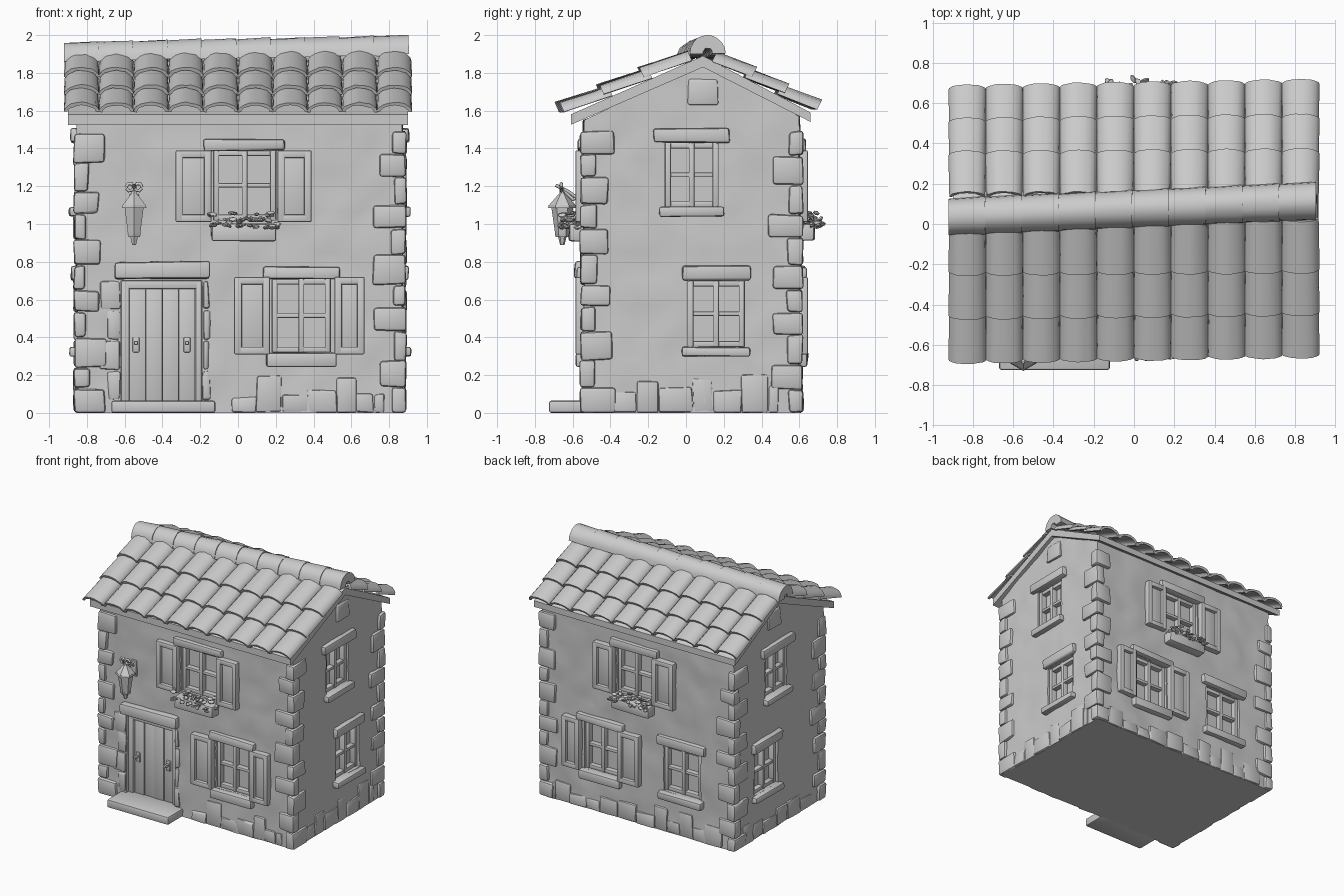
import bpy, bmesh, math, random
from collections import defaultdict
from mathutils import Vector, Matrix, noise

random.seed(4)
if "Cube" in bpy.data.objects:
    bpy.data.objects.remove(bpy.data.objects["Cube"], do_unlink=True)

stone = bpy.data.materials.new("pale_grey")
stone.use_nodes = True
grey = (0.6, 0.6, 0.6, 1)
stone.diffuse_color = grey
stone.node_tree.nodes["Principled BSDF"].inputs["Base Color"].default_value = grey

parts = defaultdict(bmesh.new)
# wall planes: (axis, position, outward sign)
FACES = {"front": (1, -0.54, -1), "back": (1, 0.6, 1), "right": (0, 0.87, 1), "left": (0, -0.85, -1)}


def block(name, lo, hi, bevel=0.01, rough=0.0):
    """Bevelled box between two corners, optionally hand-hewn."""
    bm = parts[name]
    lo, hi = Vector(lo), Vector(hi)
    verts = bmesh.ops.create_cube(bm, size=1)["verts"]
    for v in verts:
        v.co = (lo + hi) / 2 + v.co * (hi - lo)
        v.co += Vector(random.uniform(-rough, rough) for _ in range(3))
        v.co.z = max(v.co.z, 0)
    if bevel:
        edges = list({e for v in verts for e in v.link_edges})
        bmesh.ops.bevel(bm, geom=edges, offset=bevel, segments=2, profile=0.5, affect="EDGES")


def on_wall(name, face, u, d, z, bevel=0.008, rough=0.0):
    """Box on a wall: u along it, d outward from it, z up."""
    axis, pos, sign = FACES[face]
    depth = sorted(pos + sign * k for k in d)
    a, b = (depth, u) if axis == 0 else (u, depth)
    block(name, (a[0], b[0], z[0]), (a[1], b[1], z[1]), bevel, rough)


def window(face, u, z, lintel=0.06, sill=0.06, over=0.05):
    """Recess, casement frame with four panes, lintel and sill."""
    label = face + "_window"
    on_wall("cutter", face, u, (-0.07, 0.1), z, 0)
    on_wall(label + "_glass", face, u, (-0.1, -0.06), z, 0)
    mid, zm, t = sum(u) / 2, sum(z) / 2, 0.03
    for a in ((u[0], u[0] + t), (mid - 0.015, mid + 0.015), (u[1] - t, u[1])):
        on_wall(label + "_frame", face, a, (-0.08, -0.015), z, 0.006)
    for b in ((z[0], z[0] + t), (zm - 0.012, zm + 0.012), (z[1] - t, z[1])):
        on_wall(label + "_frame", face, u, (-0.08, -0.02), b, 0.006)
    on_wall(label + "_lintel", face, (u[0] - over, u[1] + over), (-0.03, 0.035), (z[1], z[1] + lintel), 0.012, 0.006)
    if sill:
        on_wall(label + "_sill", face, (u[0] - 0.03, u[1] + 0.03), (-0.03, 0.045), (z[0] - sill, z[0]), 0.012, 0.004)


def shutter(face, u, z):
    """Framed shutter with a sunken panel."""
    name, b = face + "_shutters", 0.04
    on_wall(name, face, (u[0] + 0.02, u[1] - 0.02), (-0.02, 0.018), z)
    for a in ((u[0], u[0] + b), (u[1] - b, u[1])):
        on_wall(name, face, a, (-0.02, 0.045), z)
    for c in ((z[0], z[0] + b), (z[1] - b, z[1])):
        on_wall(name, face, (u[0] + 0.02, u[1] - 0.02), (-0.02, 0.045), c)


def flower_box(face, u):
    """Planter with a heap of leaves and blossoms."""
    on_wall(face + "_flower_box", face, u, (-0.03, 0.08), (0.91, 1.0), 0.012, 0.004)
    axis, pos, sign = FACES[face]
    for i in range(46):
        at = Vector((random.uniform(u[0] - 0.01, u[1] + 0.01), pos + sign * random.uniform(0.01, 0.12), 0))
        at.z = random.uniform(0.98, 1.06)
        turn = Matrix.Rotation(random.uniform(0, 6), 4, "Z") @ Matrix.Rotation(random.uniform(-1, 1), 4, "X")
        size = Matrix.Diagonal((0.026, 0.016, 0.01, 1))
        bmesh.ops.create_icosphere(parts[face + "_flowers"], subdivisions=1, radius=1,
                                   matrix=Matrix.Translation(at) @ turn @ size)


def barrel_tile(name, low, high, side, width, rise, thick, lift=0.025, steps=10):
    """Arched tile from its raised lower end to its tucked upper end."""
    bm = parts[name]
    low, high, side = Vector(low), Vector(high), Vector(side).normalized()
    up = side.cross(high - low).normalized()
    up = up if up.z > 0 else -up
    rings = []
    for end, grow, off in ((low, 1.0, lift), (high, 0.95, 0)):
        for t in (0, thick):
            ring = []
            for k in range(steps + 1):
                a = math.pi * k / steps
                p = end - side * math.cos(a) * (width / 2 * grow - t) + up * (math.sin(a) * (rise - t) + off)
                p += up * random.uniform(-0.003, 0.003)
                ring.append(bm.verts.new(p))
            rings.append(ring)
    lo_out, lo_in, hi_out, hi_in = rings
    for a, b in ((lo_out, hi_out), (hi_in, lo_in), (lo_in, lo_out), (hi_out, hi_in)):
        for k in range(steps):
            bm.faces.new((a[k], a[k + 1], b[k + 1], b[k]))
    for k in (0, steps):
        bm.faces.new((lo_out[k], hi_out[k], hi_in[k], lo_in[k]))


def prism(name, outline, x0, x1):
    """Extrude a y-z outline along x."""
    bm = parts[name]
    face = bm.faces.new([bm.verts.new((x0, y, z)) for y, z in outline])
    out = bmesh.ops.extrude_face_region(bm, geom=[face])["geom"]
    bmesh.ops.translate(bm, vec=(x1 - x0, 0, 0), verts=[g for g in out if isinstance(g, bmesh.types.BMVert)])
    return bm


# plastered walls, gridded and made uneven
walls = prism("walls", [(-0.54, 0), (-0.54, 1.55), (0.09, 1.85), (0.6, 1.57), (0.6, 0)], -0.85, 0.87)
for axis, count in ((0, 24), (1, 16), (2, 26)):
    for i in range(1, count):
        at, n = Vector(), Vector()
        at[axis] = (-0.85, -0.54, 0)[axis] + i * 0.071
        n[axis] = 1
        bmesh.ops.bisect_plane(walls, geom=walls.verts[:] + walls.edges[:] + walls.faces[:], plane_co=at, plane_no=n)
for v in walls.verts:
    bump = noise.noise(v.co * 7) * 0.012
    v.co.x += bump * (1 if v.co.x > 0.8 else -1 if v.co.x < -0.8 else 0)
    v.co.y += bump * (1 if v.co.y > 0.59 else -1 if v.co.y < -0.53 else 0)
bmesh.ops.triangulate(walls, faces=walls.faces[:])

# windows on every side
for face in ("front", "back"):
    window(face, (-0.13, 0.2), (1.02, 1.39), sill=0)
    shutter(face, (-0.33, -0.14), (1.01, 1.39))
    shutter(face, (0.21, 0.39), (1.01, 1.39))
    flower_box(face, (-0.14, 0.2))
    window(face, (0.18, 0.49), (0.32, 0.71), sill=0.075)
    shutter(face, (-0.02, 0.17), (0.31, 0.72))
    shutter(face, (0.51, 0.67), (0.31, 0.72))
window("back", (-0.55, -0.22), (0.33, 0.7), 0.08)
for face, s in (("right", 0), ("left", 0.03)):
    window(face, (-0.11 + s, 0.17 + s), (1.09, 1.43), 0.075, 0.05, 0.06)
    window(face, (0.01 + s, 0.31 + s), (0.35, 0.7), 0.08, 0.05, 0.03)
    on_wall("gable_stone", face, (0.01, 0.17), (-0.03, 0.015), (1.63, 1.77), 0.012, 0.006)

# double door, surround and step
on_wall("cutter", "front", (-0.62, -0.19), (-0.08, 0.1), (0.05, 0.7), 0)
for i in range(4):
    u = -0.575 + i * 0.087
    on_wall("door_planks", "front", (u, u + 0.087), (-0.1, -0.035 - 0.008 * (i % 2)), (0.06, 0.66), 0.006)
for u in ((-0.62, -0.575), (-0.225, -0.19)):
    on_wall("door_frame", "front", u, (-0.1, -0.02), (0.06, 0.7))
on_wall("door_frame", "front", (-0.62, -0.19), (-0.1, -0.02), (0.655, 0.7))
on_wall("door_lintel", "front", (-0.65, -0.15), (-0.03, 0.05), (0.71, 0.8), 0.015, 0.006)
on_wall("door_step", "front", (-0.67, -0.12), (-0.05, 0.185), (0, 0.065), 0.012)
for u in (-0.54, -0.27):
    on_wall("door_handles", "front", (u - 0.018, u + 0.018), (-0.05, -0.025), (0.32, 0.4), 0.006)
    on_wall("door_handles", "front", (u - 0.01, u + 0.01), (-0.03, 0.015), (0.36, 0.38), 0.004)
for i in range(4):
    z, w = 0.07 + i * 0.16, 0.1 if i % 2 else 0.06
    on_wall("door_jamb_stones", "front", (-0.63 - w, -0.625), (-0.03, 0.012), (z, z + 0.15), 0.012, 0.006)
    on_wall("door_jamb_stones", "front", (-0.185, -0.13 - w / 4), (-0.03, 0.012), (z, z + 0.15), 0.012, 0.006)

# corner stones, alternating long and short
for cx, sx in ((0.89, -1), (-0.87, 1)):
    for cy, sy in ((-0.56, 1), (0.62, -1)):
        z, i = 0.0, sx * sy > 0
        while z < 1.42:
            h = min(random.uniform(0.11, 0.16), 1.52 - z)
            lx, ly = (0.17, 0.09) if i else (0.08, 0.18)
            lx, ly = lx * random.uniform(0.75, 1.05), ly * random.uniform(0.8, 1.05)
            xs, ys = sorted((cx, cx + sx * lx)), sorted((cy, cy + sy * ly))
            block("corner_stones", (xs[0], ys[0], z), (xs[1], ys[1], z + h - 0.004), 0.016, 0.006)
            z, i = z + h, not i

# rubble course along the foot of the walls
for face in FACES:
    u, end = (-0.75, 0.75) if face in ("front", "back") else (-0.4, 0.46)
    while u < end:
        w, h = random.uniform(0.09, 0.18), random.uniform(0.08, 0.2)
        if face != "front" or not -0.85 < u < -0.11:
            on_wall("foot_stones", face, (u, min(u + w, end + 0.03)), (-0.04, 0.01), (0, h), 0.012, 0.007)
        u += w

# roof deck under the tiles
prism("roof_deck", [(-0.61, 1.525), (0.09, 1.83), (0.66, 1.54), (0.66, 1.59), (0.09, 1.89), (-0.61, 1.58)], -0.9, 0.9)

# barrel tiles: ten columns of three rows on each slope
for col in range(10):
    x = -0.828 + col * 0.184
    for label, eave, ridge in (("front", (-0.65, 1.57), (0.09, 1.89)), ("back", (0.67, 1.585), (0.09, 1.885))):
        e, r = Vector((x, *eave)), Vector((x, *ridge))
        e.y += 0.017 * x
        for row in range(3):
            t = row * 0.29
            barrel_tile(label + "_roof_tiles", e.lerp(r, t), e.lerp(r, t + 0.34), (1, 0, 0), 0.188, 0.055, 0.018)

# ridge caps, slightly askew
a, b = Vector((-0.92, 0.035, 1.86)), Vector((0.905, 0.115, 1.895))
for i in range(10):
    barrel_tile("ridge_tiles", a.lerp(b, (i + 1) / 10), a.lerp(b, max(i - 0.1, 0) / 10), (0, 1, 0), 0.19, 0.1, 0.07, 0.006)

# hexagonal lantern: tip, body, rim, hood, finial
for r1, r2, z0, z1 in ((0.012, 0.022, 0.89, 0.93), (0.035, 0.04, 0.93, 0.95), (0.038, 0.058, 0.95, 1.09),
                       (0.075, 0.072, 1.085, 1.1), (0.07, 0.018, 1.1, 1.16), (0.016, 0.012, 1.16, 1.19)):
    bmesh.ops.create_cone(parts["lantern"], cap_ends=True, segments=6, radius1=r1, radius2=r2, depth=z1 - z0,
                          matrix=Matrix.Translation((-0.55, -0.655, (z0 + z1) / 2)))
on_wall("lantern_plate", "front", (-0.575, -0.525), (-0.02, 0.015), (1.03, 1.16))


def rod(name, points):
    curve = bpy.data.curves.new(name, "CURVE")
    curve.dimensions, curve.bevel_depth, curve.bevel_resolution = "3D", 0.009, 2
    spline = curve.splines.new("POLY")
    spline.points.add(len(points) - 1)
    for p, q in zip(spline.points, points):
        p.co = (*q, 1)
    curve.materials.append(stone)
    bpy.context.collection.objects.link(bpy.data.objects.new(name, curve))


rod("lantern_arm", [(-0.55, -0.54, 1.11), (-0.55, -0.62, 1.17), (-0.55, -0.69, 1.205)])
rod("lantern_brace", [(-0.55, -0.54, 1.15), (-0.55, -0.6, 1.13), (-0.55, -0.65, 1.18)])
for s in (-1, 1):
    rod("lantern_curl", [(-0.55 + s * (0.022 + 0.02 * math.cos(k)), -0.66, 1.195 + 0.02 * math.sin(k)) for k in range(7)])

# turn every gathered part into an object
made = {}
for name, bm in parts.items():
    bmesh.ops.recalc_face_normals(bm, faces=bm.faces[:])
    mesh = bpy.data.meshes.new(name)
    bm.to_mesh(mesh)
    mesh.materials.append(stone)
    made[name] = bpy.data.objects.new(name, mesh)
    bpy.context.collection.objects.link(made[name])

# cut the recesses into the walls
cut = made["walls"].modifiers.new("recesses", "BOOLEAN")
cut.operation, cut.object, cut.solver = "DIFFERENCE", made["cutter"], "EXACT"
bpy.context.view_layer.update()
solid = bpy.data.meshes.new_from_object(made["walls"].evaluated_get(bpy.context.evaluated_depsgraph_get()))
made["walls"].modifiers.clear()
made["walls"].data = solid
bpy.data.objects.remove(made.pop("cutter"), do_unlink=True)

for obj in bpy.context.selected_objects:
    obj.select_set(False)
for obj in made.values():
    obj.select_set(True)
bpy.context.view_layer.objects.active = made["walls"]
bpy.ops.object.shade_smooth_by_angle(angle=math.radians(40))
